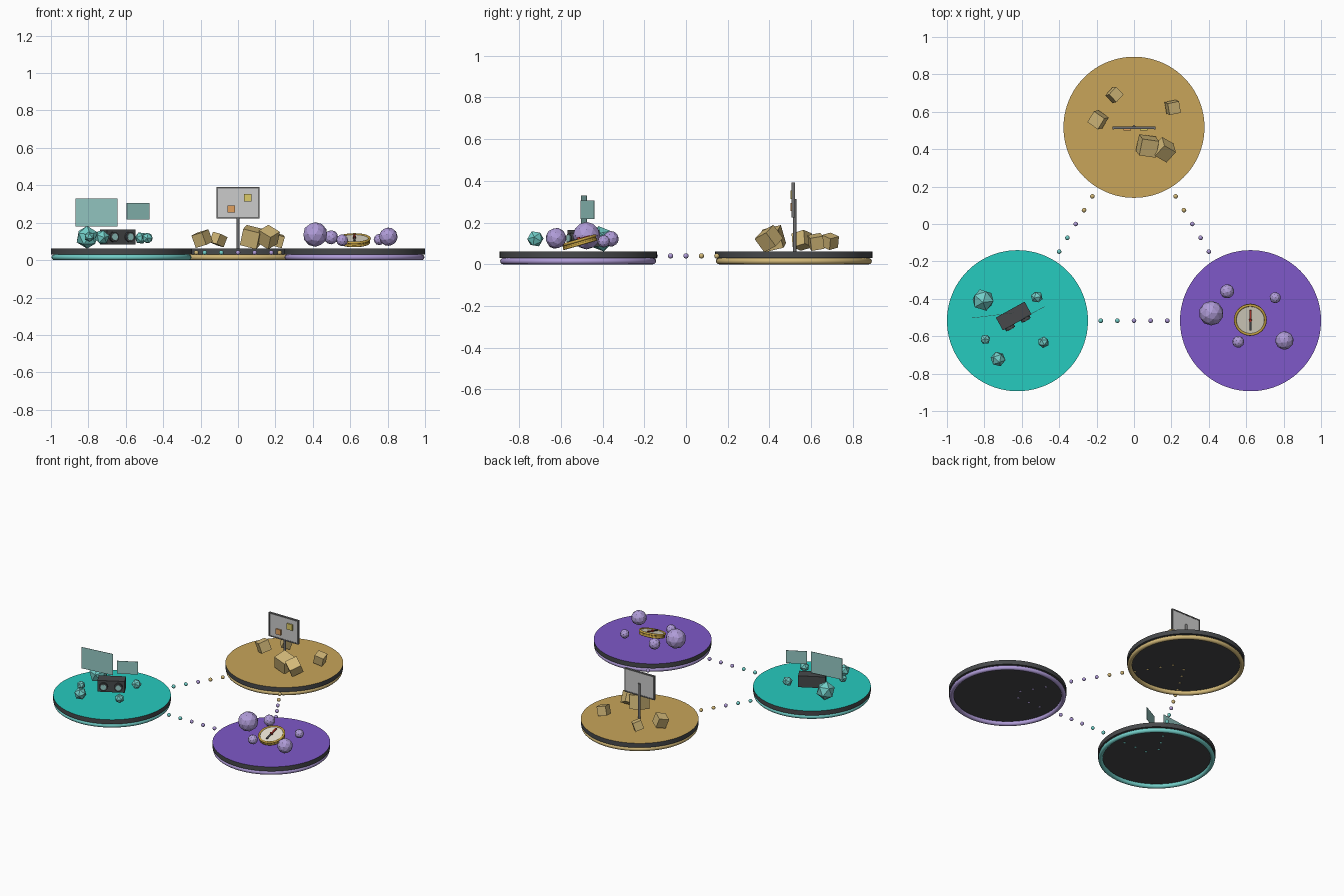
import bpy, math
from math import radians as rad
from mathutils import Vector, Matrix, Euler

if "Cube" in bpy.data.objects:
    bpy.data.objects.remove(bpy.data.objects["Cube"])

def mat(name, hexcol):
    m = bpy.data.materials.new(name)
    c = [int(hexcol[i:i + 2], 16) / 255 for i in (0, 2, 4)]
    m.diffuse_color = [((v + 0.055) / 1.055) ** 2.4 for v in c] + [1]
    m.use_nodes = True
    m.node_tree.nodes["Principled BSDF"].inputs["Base Color"].default_value = m.diffuse_color
    return m

teal, teal_lt = mat("teal", "26CBBF"), mat("teal_light", "72CEC8")
gold, gold_lt = mat("gold", "C8A55A"), mat("gold_light", "D2B878")
purple, purple_lt = mat("purple", "7E58C8"), mat("purple_light", "B09CD8")
dark, frame_m = mat("dark", "47494B"), mat("frame_grey", "6E6E6E")
glass, brass = mat("screen_glass", "94C8C3"), mat("brass", "C9A545")
cream, red = mat("cream", "E6E0D0"), mat("red", "B83A30")
orange, yellow = mat("orange", "E0A060"), mat("yellow", "DCCB6A")

def finish(name, m, smooth=False):
    o = bpy.context.object
    o.name = name
    if m:
        o.data.materials.append(m)
    if smooth:
        bpy.ops.object.shade_smooth_by_angle(angle=rad(35))
    return o

def box(name, loc, size, m=None, rot=(0, 0, 0)):
    bpy.ops.mesh.primitive_cube_add(size=1, location=loc, rotation=[rad(a) for a in rot])
    o = finish(name, m)
    o.scale = size
    return o

def cyl(name, loc, r, h, m=None, rot=(0, 0, 0), n=32):
    bpy.ops.mesh.primitive_cylinder_add(vertices=n, radius=r, depth=h, location=loc,
                                        rotation=[rad(a) for a in rot])
    return finish(name, m, True)

def ring(name, loc, R, r, m, n=96):
    bpy.ops.mesh.primitive_torus_add(location=loc, major_radius=R, minor_radius=r,
                                     major_segments=n, minor_segments=12)
    return finish(name, m, True)

def ico(name, loc, r, sub, m, rot=(0, 0, 0)):
    bpy.ops.mesh.primitive_ico_sphere_add(subdivisions=sub, radius=r, location=loc, rotation=rot)
    return finish(name, m)

# Three round platforms: dark slab with coloured top face and a rim ring below
X, Y, R = 0.623, 0.517, 0.377
stations = [("teal", (-X, -Y), teal, teal_lt), ("gold", (0, Y), gold, gold_lt),
            ("purple", (X, -Y), purple, purple_lt)]
for nm, (x, y), top, lt in stations:
    slab = cyl(nm + "_platform", (x, y, 0.0465), R, 0.031, dark, n=96)
    slab.data.materials.append(top)
    for p in slab.data.polygons:
        if p.normal.z > 0.9:
            p.material_index = 1
    ring(nm + "_rim_ring", (x, y, 0.015), 0.359, 0.015, lt)

# Dotted paths between platform centres
for i in range(3):
    (na, a, _, ma), (nb, b, _, mb) = stations[i], stations[(i + 1) % 3]
    a, b = Vector(a), Vector(b)
    for k in range(1, 14):
        p = a.lerp(b, k / 14)
        m = ma if k < 7 else mb if k > 7 else purple_lt
        bpy.ops.mesh.primitive_uv_sphere_add(segments=12, ring_count=8, radius=0.0125,
                                             location=(p.x, p.y, 0.04))
        finish(f"path_dot_{na}_{nb}", m, True)

# Teal station: faceted gems
for i, (x, y, z, r) in enumerate([(-0.807, -0.407, 0.122, 0.062), (-0.52, -0.391, 0.118, 0.033),
                                  (-0.795, -0.617, 0.125, 0.028), (-0.727, -0.722, 0.122, 0.041),
                                  (-0.484, -0.632, 0.118, 0.031)]):
    ico("gem", (x, y, z), r, 1, teal_lt, (0.3 * i + 0.2, 0.5 * i, i))

# Headset with two lenses and two floating screens
HA = 29
M = Matrix.Translation((-0.643, -0.492, 0.124)) @ Matrix.Rotation(rad(HA), 4, 'Z')
h = box("headset_body", M.translation, (0.176, 0.078, 0.08), dark, (0, 0, HA))
b = h.modifiers.new("soft_edges", "BEVEL")
b.width, b.segments = 0.004, 1
for s in (-1, 1):
    cyl("headset_lens_mount", M @ Vector((s * 0.048, -0.044, 0)), 0.027, 0.018, dark, (90, 0, HA))
    cyl("headset_lens", M @ Vector((s * 0.048, -0.046, 0)), 0.018, 0.02, glass, (90, 0, HA))
box("large_screen", (-0.757, -0.489, 0.254), (0.227, 0.002, 0.15), glass, (0, 0, 7))
box("small_screen", (-0.535, -0.472, 0.261), (0.136, 0.002, 0.09), glass, (0, 0, 28))

# Gold station: tumbled blocks
for x, y, z, s, rot in [(-0.192, 0.557, 0.115, 0.07, (15, -14, -35)),
                        (-0.105, 0.69, 0.11, 0.058, (12, 18, 48)),
                        (0.207, 0.623, 0.107, 0.063, (10, 14, 12)),
                        (0.072, 0.417, 0.123, 0.092, (14, 14, -8)),
                        (0.162, 0.397, 0.123, 0.08, (25, 28, -30))]:
    box("block", (x, y, z), (s, s, s), gold_lt, rot)

# Notice board on a post, with frame and pinned notes
cyl("board_post", (0, 0.521, 0.187), 0.008, 0.25, frame_m, n=16)
box("board_panel", (0, 0.514, 0.307), (0.222, 0.01, 0.158))
for s in (-1, 1):
    box("board_frame_side", (s * 0.112, 0.514, 0.307), (0.008, 0.015, 0.168), frame_m)
    box("board_frame_rail", (0, 0.514, 0.307 + s * 0.08), (0.222, 0.0148, 0.008), frame_m)
for x, z, s, m in [(-0.036, 0.274, 0.038, orange), (0.052, 0.333, 0.042, yellow)]:
    box("pinned_note", (x, 0.504, z), (s, 0.008, s), m)

# Purple station: faceted balls
for i, (x, y, z, r) in enumerate([(0.413, -0.477, 0.137, 0.066), (0.498, -0.36, 0.122, 0.038),
                                  (0.557, -0.63, 0.106, 0.032), (0.804, -0.623, 0.125, 0.05),
                                  (0.755, -0.394, 0.11, 0.03)]):
    ico("ball", (x, y, z), r, 2, purple_lt, (0.4 * i, 0.3 * i, i))

# Tilted compass, built flat then tilted as one
parts = [cyl("compass_case", (0, 0, 0), 0.083, 0.02, brass, n=48),
         ring("compass_bezel", (0, 0, 0.011), 0.081, 0.007, brass, 48),
         ring("compass_base_ring", (0, 0, -0.008), 0.079, 0.006, brass, 48),
         cyl("compass_dial", (0, 0, 0.006), 0.075, 0.012, cream, n=48),
         cyl("compass_pivot", (0, 0, 0.019), 0.008, 0.014, red, n=16),
         box("compass_needle_north", (0, 0.028, 0.018), (0.011, 0.056, 0.006), red),
         box("compass_needle_south", (0, -0.028, 0.018), (0.011, 0.056, 0.006), dark)]
T = Matrix.Translation((0.622, -0.51, 0.104)) @ Matrix.Rotation(rad(16), 4, 'X')
for o in parts:
    o.matrix_world = T @ Matrix.LocRotScale(o.location, Euler((0, 0, 0)), o.scale)
